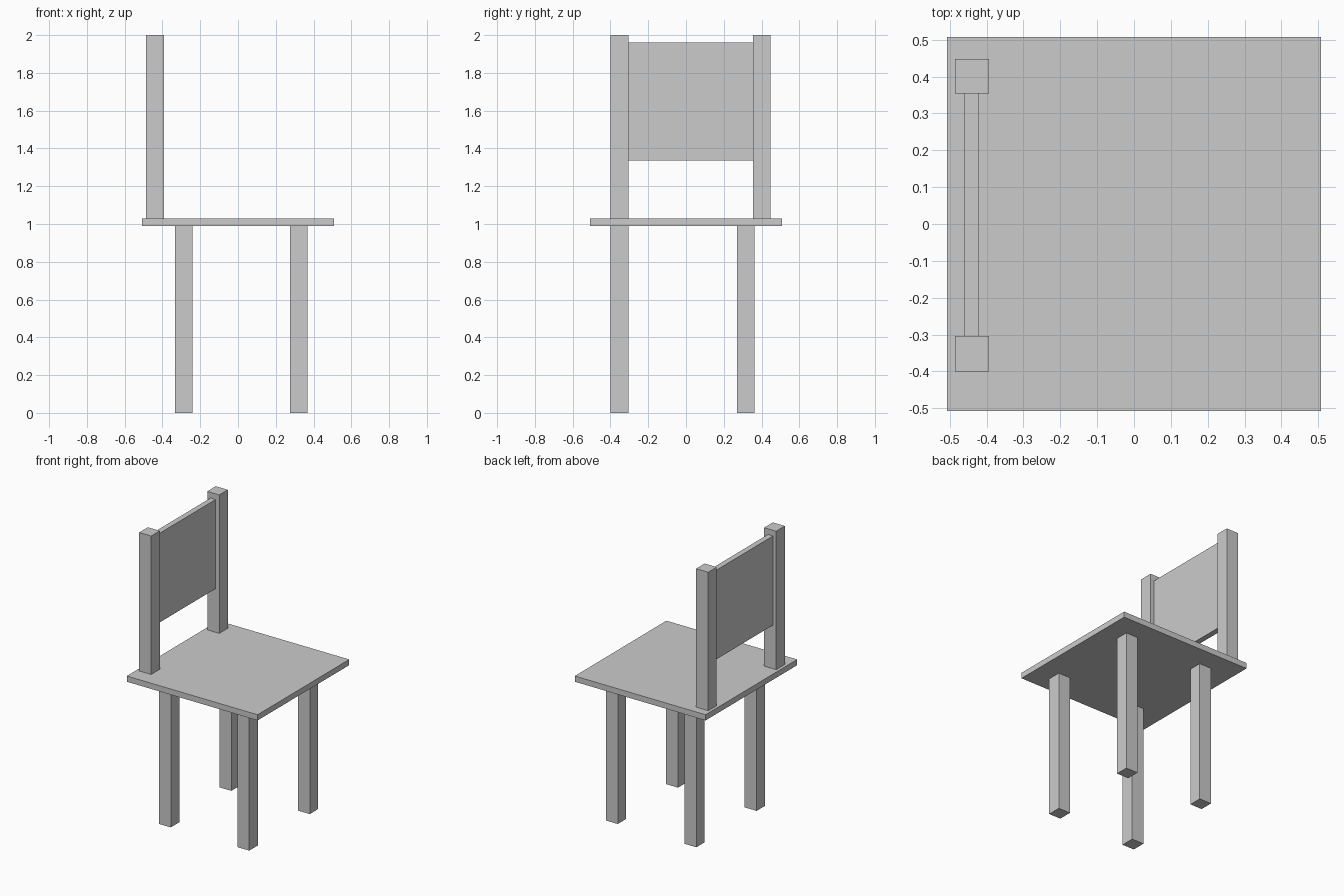
import bpy

if "Cube" in bpy.data.objects:
    bpy.data.objects.remove(bpy.data.objects["Cube"])


def box(name, x, y, z):
    """Box spanning the given (min, max) ranges."""
    bpy.ops.mesh.primitive_cube_add(size=1, location=[(a + b) / 2 for a, b in (x, y, z)])
    ob = bpy.context.object
    ob.name = name
    ob.scale = [b - a for a, b in (x, y, z)]
    bpy.ops.object.transform_apply(location=False, rotation=False, scale=True)
    return ob


SEAT_BOTTOM, SEAT_TOP = 0.99, 1.03

# Square seat slab
box("seat", (-0.507, 0.507), (-0.507, 0.507), (SEAT_BOTTOM, SEAT_TOP))

# Four legs, slightly off-centre under the seat
for x_name, x in (("back", (-0.334, -0.241)), ("front", (0.275, 0.367))):
    for y_name, y in (("right", (-0.40, -0.305)), ("left", (0.27, 0.362))):
        box(f"{x_name}_{y_name}_leg", x, y, (0, SEAT_BOTTOM))

# Two backrest posts standing on the seat
for side, y in (("right", (-0.40, -0.304)), ("left", (0.354, 0.448))):
    box(f"{side}_back_post", (-0.486, -0.393), y, (SEAT_TOP, 2.0))

# Thin backrest panel between the posts
box("back_panel", (-0.461, -0.422), (-0.304, 0.354), (1.335, 1.96))
